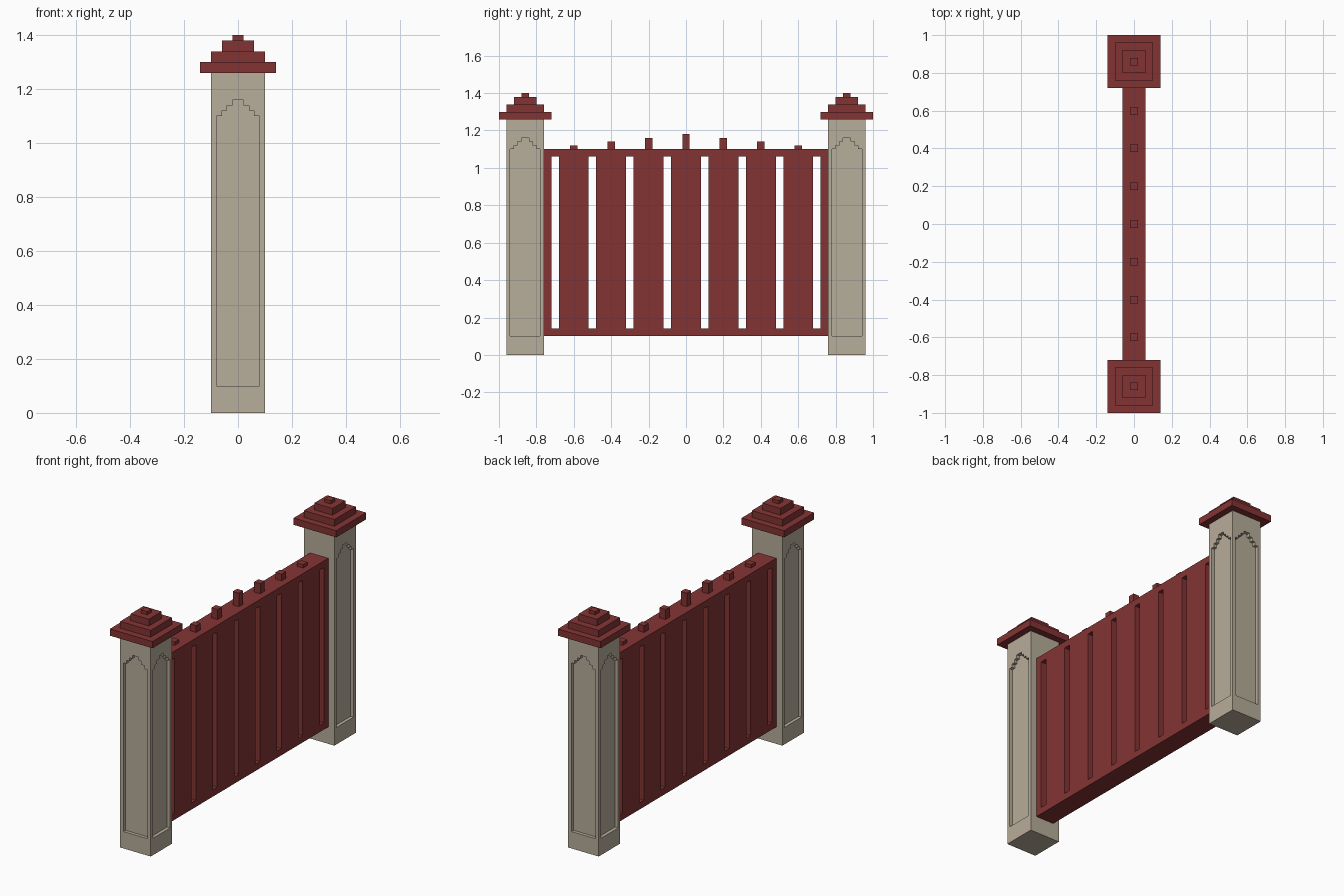
import bpy, bmesh, math
from mathutils import Vector, Matrix

if "Cube" in bpy.data.objects:
    bpy.data.objects.remove(bpy.data.objects["Cube"])


def material(name, rgb):
    m = bpy.data.materials.new(name)
    m.diffuse_color = (*rgb, 1.0)
    m.use_nodes = True
    m.node_tree.nodes["Principled BSDF"].inputs["Base Color"].default_value = m.diffuse_color
    return m


RED = material("dark red paint", (0.231, 0.034, 0.034))
STONE = material("beige stone", (0.474, 0.418, 0.323))


def finish(name, bm, mat, matrix=None):
    bmesh.ops.remove_doubles(bm, verts=bm.verts, dist=1e-5)
    if matrix:
        bm.transform(matrix)
    bm.normal_update()
    me = bpy.data.meshes.new(name)
    bm.to_mesh(me)
    bm.free()
    me.materials.append(mat)
    ob = bpy.data.objects.new(name, me)
    bpy.context.collection.objects.link(ob)
    return ob


HALF, TOP, DEPTH = 0.10, 1.26, 0.02
POST_Y = 0.86
# right half of the stepped arch outline, from bottom centre to top centre
ARCH = [(0, .10), (.08, .10), (.08, 1.10), (.06, 1.10), (.06, 1.12), (.04, 1.12),
        (.04, 1.14), (.02, 1.14), (.02, 1.16), (0, 1.16)]


def post(name, matrix):
    """Square post with recessed arched panels on three sides, plain on the +y side."""
    bm = bmesh.new()

    def face(pts, rot):
        bm.faces.new([bm.verts.new(rot @ Vector(p)) for p in pts])

    for k in range(4):
        rot = Matrix.Rotation(k * math.pi / 2, 3, 'Z')
        if k == 2:
            face([(-HALF, -HALF, 0), (HALF, -HALF, 0), (HALF, -HALF, TOP), (-HALF, -HALF, TOP)], rot)
            continue
        outer = [(0, TOP), (HALF, TOP), (HALF, 0), (0, 0)]
        inner = -HALF + DEPTH
        for s in (1, -1):
            # half of the frame around the panel
            pts = [(s * x, -HALF, z) for x, z in ARCH + outer]
            face(pts[::-1] if s > 0 else pts, rot)
            # reveals
            for (x0, z0), (x1, z1) in zip(ARCH, ARCH[1:]):
                q = [(s * x0, -HALF, z0), (s * x1, -HALF, z1),
                     (s * x1, inner, z1), (s * x0, inner, z0)]
                face(q if s > 0 else q[::-1], rot)
        # recessed panel
        loop = ARCH + [(-x, z) for x, z in ARCH[-2:0:-1]]
        face([(x, inner, z) for x, z in loop], rot)
    ident = Matrix.Identity(3)
    sq = [(-HALF, -HALF), (HALF, -HALF), (HALF, HALF), (-HALF, HALF)]
    face([(x, y, TOP) for x, y in sq], ident)
    face([(x, y, 0) for x, y in sq[::-1]], ident)
    # flip any half-frame that ended up facing inward
    bm.normal_update()
    for f in bm.faces:
        c = f.calc_center_median()
        if max(abs(f.normal.x), abs(f.normal.y)) > .9 and len(f.verts) > 4 and f.normal.dot(Vector((c.x, c.y, 0))) < 0:
            f.normal_flip()
    return finish(name, bm, STONE, matrix)


def cap(name, matrix):
    """Stepped pyramid cap built from square rings."""
    bm = bmesh.new()
    rings = []
    for h, z0, z1 in [(.14, 1.26, 1.30), (.10, 1.30, 1.34), (.06, 1.34, 1.38), (.02, 1.38, 1.40)]:
        for z in (z0, z1):
            rings.append([bm.verts.new((x * h, y * h, z))
                          for x, y in ((-1, -1), (1, -1), (1, 1), (-1, 1))])
    for a, b in zip(rings, rings[1:]):
        for i in range(4):
            j = (i + 1) % 4
            bm.faces.new((a[i], a[j], b[j], b[i]))
    bm.faces.new(rings[0][::-1])
    bm.faces.new(rings[-1])
    return finish(name, bm, RED, matrix)


# posts and caps at both ends
for side, angle in (("front", 0), ("back", math.pi)):
    place = Matrix.Rotation(angle, 4, 'Z') @ Matrix.Translation((0, -POST_Y, 0))
    post(side + "_post", place)
    cap(side + "_post_cap", place)

# gate panel with through slots
bm = bmesh.new()
ys = [-.76] + [c * .2 - .7 + d for c in range(8) for d in (-.02, .02)] + [.76]
zs = [.10, .14, 1.06, 1.10]
grid = [[bm.verts.new((.06, y, z)) for z in zs] for y in ys]
for i in range(len(ys) - 1):
    for j in range(3):
        if j == 1 and i % 2 == 1:
            continue
        bm.faces.new((grid[i][j], grid[i + 1][j], grid[i + 1][j + 1], grid[i][j + 1]))
ext = bmesh.ops.extrude_face_region(bm, geom=bm.faces[:], use_keep_orig=True)
bmesh.ops.translate(bm, vec=(-.12, 0, 0),
                    verts=[v for v in ext["geom"] if isinstance(v, bmesh.types.BMVert)])
bmesh.ops.recalc_face_normals(bm, faces=bm.faces)
finish("gate_panel", bm, RED)

# finials along the top rail, tallest in the middle
for k in range(-3, 4):
    h = .08 - .02 * abs(k)
    bm = bmesh.new()
    bmesh.ops.create_cube(bm, size=1)
    finish(f"finial_{k + 4}", bm, RED,
           Matrix.Translation((0, k * .2, 1.10 + h / 2)) @ Matrix.Diagonal((.04, .04, h, 1)))
